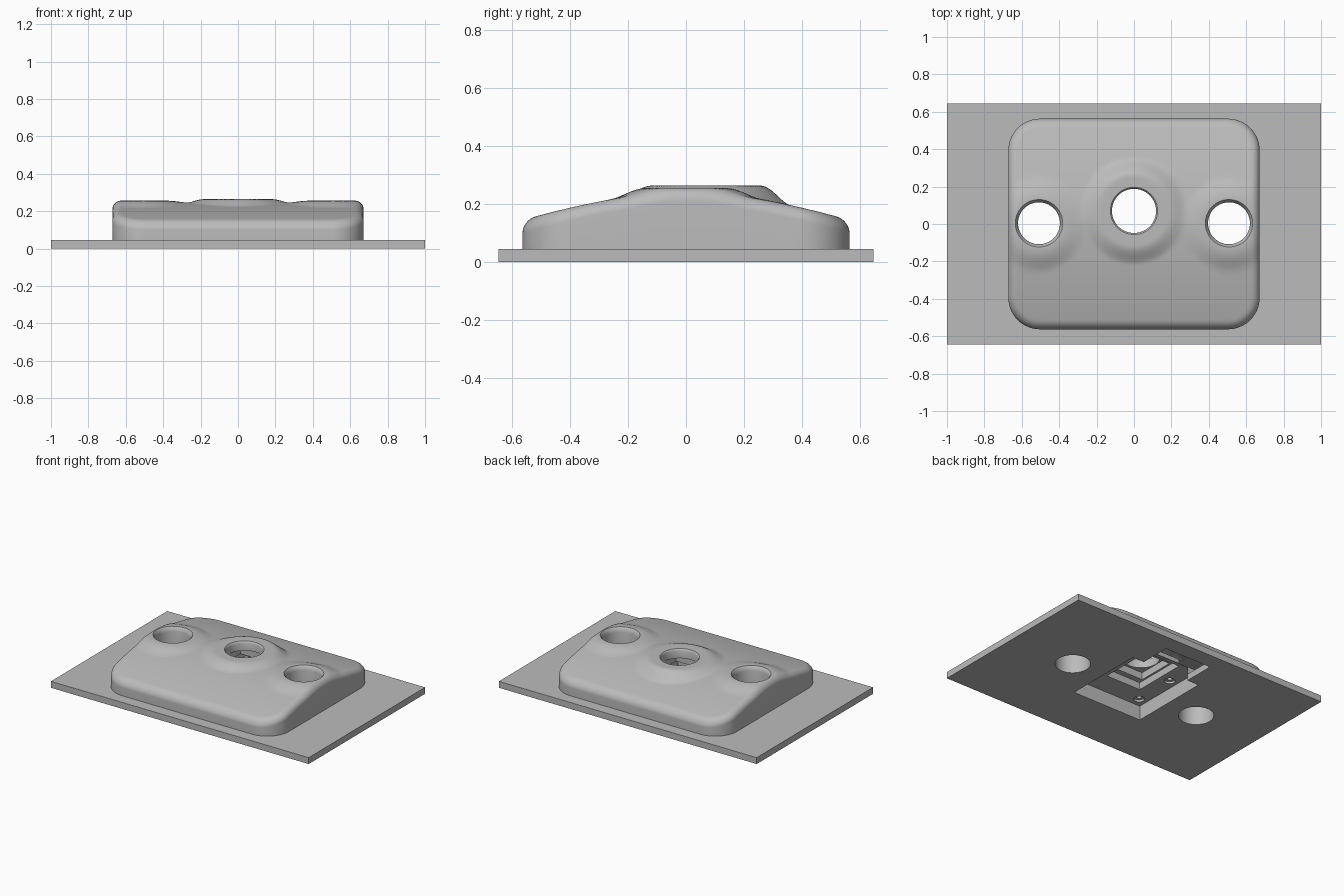
import bpy, bmesh, math
from mathutils import Vector

if "Cube" in bpy.data.objects:
    bpy.data.objects.remove(bpy.data.objects["Cube"], do_unlink=True)

grey = bpy.data.materials.new("plain grey")
grey.use_nodes = True
grey.diffuse_color = (0.5, 0.5, 0.5, 1)
grey.node_tree.nodes["Principled BSDF"].inputs["Base Color"].default_value = (0.5, 0.5, 0.5, 1)

HALF_X, HALF_Y, CORNER, EDGE = 0.672, 0.563, 0.17, 0.045
BOSS = Vector((0, 0.07))
SIDE_X = 0.508


def make_object(name, bm):
    bmesh.ops.recalc_face_normals(bm, faces=bm.faces)
    mesh = bpy.data.meshes.new(name)
    bm.to_mesh(mesh)
    bm.free()
    mesh.materials.append(grey)
    obj = bpy.data.objects.new(name, mesh)
    bpy.context.collection.objects.link(obj)
    return obj


def box(name, x, y0, y1, z0, z1):
    bm = bmesh.new()
    bmesh.ops.create_cube(bm, size=1)
    for v in bm.verts:
        v.co = (v.co.x * 2 * x, y0 + (v.co.y + 0.5) * (y1 - y0), z0 + (v.co.z + 0.5) * (z1 - z0))
    return make_object(name, bm)


def loft(bm, rings):
    """Bridge equal rings of vertices."""
    n = len(rings[0])
    for a, b in zip(rings, rings[1:]):
        for i in range(n):
            j = (i + 1) % n
            bm.faces.new((a[i], a[j], b[j], b[i]))


def lathe(name, x, y, profile, steps=64):
    bm = bmesh.new()
    turns = [2 * math.pi * i / steps for i in range(steps)]
    rings = [[bm.verts.new((x + r * math.cos(t), y + r * math.sin(t), z)) for t in turns]
             for r, z in profile]
    loft(bm, rings)
    bm.faces.new(rings[0])
    bm.faces.new(rings[-1])
    return make_object(name, bm)


def smoothstep(a, b, value):
    t = min(max((value - a) / (b - a), 0), 1)
    return t * t * (3 - 2 * t)


def surface_height(x, y):
    """Arched cover with three raised hole surrounds and a rounded rim."""
    h = 0.245 - 0.1 * (abs(y) / HALF_Y) ** 1.6
    t = smoothstep(0.13, 0.26, math.hypot(abs(x) - SIDE_X, y))
    h = 0.256 * (1 - t) + h * t
    t = smoothstep(0.185, 0.29, (Vector((x, y)) - BOSS).length)
    h = 0.264 * (1 - t) + h * t
    qx, qy = abs(x) - HALF_X + CORNER, abs(y) - HALF_Y + CORNER
    outside = math.hypot(max(qx, 0), max(qy, 0)) + min(max(qx, qy), 0)
    inset = min(max(CORNER - outside, 0), EDGE)
    return h - EDGE + math.sqrt(EDGE ** 2 - (EDGE - inset) ** 2)


def rounded_outline(arc=14, side=26):
    points = []
    for k in range(4):
        sx, sy = (1, -1, -1, 1)[k], (1, 1, -1, -1)[k]
        centre = Vector((sx * (HALF_X - CORNER), sy * (HALF_Y - CORNER)))
        for i in range(arc + 1):
            a = math.pi / 2 * (k + i / arc)
            points.append(centre + CORNER * Vector((math.cos(a), math.sin(a))))
    result = []
    for i, p in enumerate(points):
        q = points[(i + 1) % len(points)]
        count = side if (q - p).length > CORNER else 1
        result += [p.lerp(q, s / count) for s in range(count)]
    return result


# Base plate
plate = box("base_plate", 1, -0.645, 0.645, 0, 0.045)

# Domed cover body, lofted inwards from its rounded outline
bm = bmesh.new()
outline = rounded_outline()
rings = [[bm.verts.new((p.x, p.y, 0.045)) for p in outline]]
scales = [1 - 0.075 * (i / 10) ** 2 for i in range(11)]
scales += [0.925 * (1 - i / 60) for i in range(1, 60)]
for s in scales:
    rings.append([bm.verts.new((p.x * s, p.y * s, surface_height(p.x * s, p.y * s))) for p in outline])
loft(bm, rings)
bm.faces.new(rings[0])
middle = bm.verts.new((0, 0, surface_height(0, 0)))
for i, v in enumerate(rings[-1]):
    bm.faces.new((v, rings[-1][(i + 1) % len(outline)], middle))
body = make_object("cover_body", bm)

# Cutters: through holes with softened rims
cutters = [lathe("centre_hole_cutter", BOSS.x, BOSS.y,
                 [(0.118, -0.1), (0.118, 0.25), (0.122, 0.26), (0.135, 0.272), (0.135, 0.4)])]
for sign in (-1, 1):
    cutters.append(lathe("side_hole_cutter", sign * SIDE_X, 0.004,
                         [(0.112, -0.1), (0.112, 0.225), (0.116, 0.243), (0.13, 0.26), (0.13, 0.4)]))

# Cutters: stepped pocket underneath, with a narrower rear channel
for x, y0, y1, top in ((0.27, -0.265, 0.31, 0.1), (0.135, -0.105, 0.28, 0.15),
                       (0.122, -0.065, 0.2, 0.2), (0.18, 0.2, 0.53, 0.095)):
    cutters.append(box("pocket_cutter", x, y0, y1, -0.1, top))

# Cutters: countersunk screw holes in the pocket shelf
for x in (-0.21, 0.21):
    for y in (-0.2, 0.1):
        cutters.append(lathe("screw_hole_cutter", x, y,
                             [(0.035, 0.06), (0.035, 0.115), (0.016, 0.115), (0.016, 0.15)], 24))

# Apply the cuts and shade
for obj in (plate, body):
    bpy.ops.object.select_all(action='DESELECT')
    obj.select_set(True)
    bpy.context.view_layer.objects.active = obj
    for cutter in cutters:
        if obj is plate and cutter.name.startswith("screw"):
            continue
        mod = obj.modifiers.new("cut", 'BOOLEAN')
        mod.operation = 'DIFFERENCE'
        mod.solver = 'EXACT'
        mod.object = cutter
        bpy.ops.object.modifier_apply(modifier=mod.name)
    bpy.ops.object.shade_smooth_by_angle(angle=math.radians(30))

for cutter in cutters:
    bpy.data.objects.remove(cutter, do_unlink=True)
